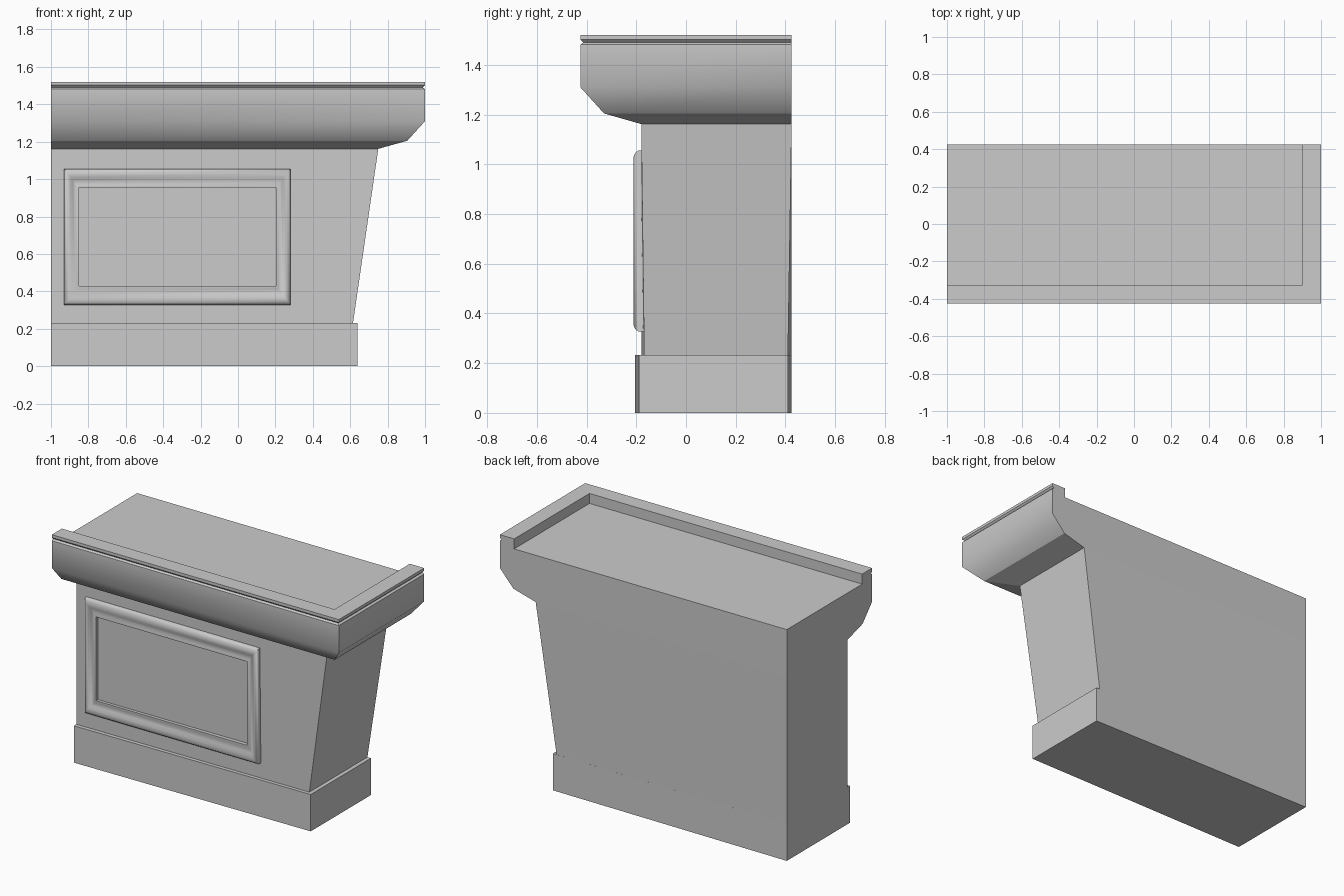
import bpy, bmesh, math

if "Cube" in bpy.data.objects:
    bpy.data.objects.remove(bpy.data.objects["Cube"])

LEFT, BACK = -1.0, 0.425


def finish(name, bm):
    bmesh.ops.recalc_face_normals(bm, faces=bm.faces)
    for e in bm.edges:
        e.smooth = len(e.link_faces) == 2 and e.calc_face_angle(0) < math.radians(45)
    me = bpy.data.meshes.new(name)
    bm.to_mesh(me)
    bm.free()
    ob = bpy.data.objects.new(name, me)
    bpy.context.collection.objects.link(ob)
    return ob


def corner_sweep(name, rows, smooth=(), top=False, bottom=False):
    """Sweep a profile round the front right corner; flat cut left and back ends.
    Each row: right x, front y at left, front y at right, back y at right, z."""
    bm = bmesh.new()
    v = [[bm.verts.new(p) for p in ((LEFT, ya, z), (x, yb, z), (x, yc, z))]
         for x, ya, yb, yc, z in rows]
    d0 = bm.verts.new((LEFT, BACK, rows[0][4]))
    d1 = bm.verts.new((LEFT, BACK, rows[-1][4]))
    for i in range(len(v) - 1):
        for k in (0, 1):
            f = bm.faces.new((v[i][k], v[i][k + 1], v[i + 1][k + 1], v[i + 1][k]))
            f.smooth = i in smooth
    bm.faces.new([r[0] for r in v] + [d1, d0])
    bm.faces.new([r[2] for r in v] + [d1, d0])
    if top:
        bm.faces.new(v[-1] + [d1])
    if bottom:
        bm.faces.new(v[0] + [d0])
    return finish(name, bm)


# Plinth, very slightly skewed in plan
corner_sweep("plinth", [(0.64, -0.205, -0.19, 0.41, z) for z in (0, 0.232)],
             top=True, bottom=True)

# Body, leaning outward on the right
corner_sweep("counter_body", [(0.615, -0.18, -0.168, 0.41, 0.232),
                              (0.75, -0.18, -0.18, 0.425, 1.162)])

# Crown moulding with raised lip around the sunken counter top: (offset, z)
crown = [(0.155, 1.205), (0.25, 1.31), (0.25, 1.482), (0.238, 1.49),
         (0.25, 1.502), (0.25, 1.52), (0.15, 1.52), (0.15, 1.457)]
rows = [(0.75, -0.18, -0.18, BACK, 1.162)]
rows += [(0.75 + o, -0.175 - o, -0.175 - o, BACK, z) for o, z in crown]
corner_sweep("crown_and_counter_top", rows, smooth=(1, 2), top=True)

# Moulded picture frame on the front: (fraction of width inward, y)
bm = bmesh.new()
rings = []
for t, y in ((0, -0.165), (0, -0.193), (0.1, -0.205), (0.25, -0.211), (0.42, -0.207),
             (0.58, -0.197), (0.72, -0.194), (0.85, -0.199), (1, -0.199), (1, -0.165)):
    x0, x1 = -0.93 + 0.08 * t, 0.28 - 0.077 * t
    z0, z1 = 0.328 + 0.1 * t, 1.055 - 0.1 * t
    rings.append([bm.verts.new((x, y, z)) for x, z in
                  ((x0, z0), (x1, z0), (x1, z1), (x0, z1))])
for a, b in zip(rings, rings[1:]):
    for k in range(4):
        n = (k + 1) % 4
        bm.faces.new((a[k], a[n], b[n], b[k])).smooth = True
# mitre joints stay crisp
frame = finish("front_panel_frame", bm)
